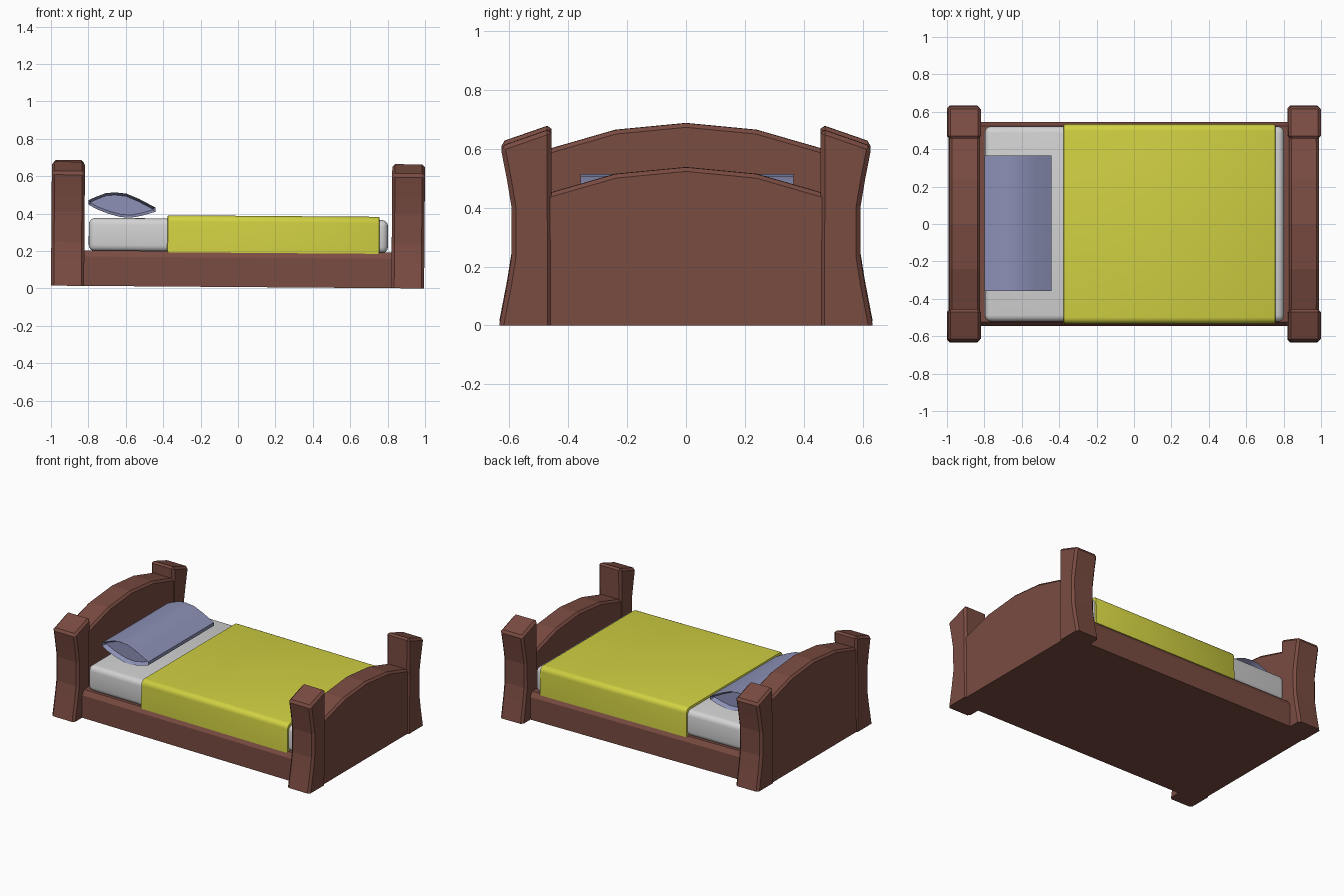
import bpy, bmesh, math
from mathutils import Matrix, Vector

if "Cube" in bpy.data.objects:
    bpy.data.objects.remove(bpy.data.objects["Cube"])

# the whole bed leans down very slightly towards the foot
TILT = Matrix.Translation((0, 0, 0.0075)) @ Matrix.Rotation(0.0075, 4, 'Y')


def material(name, rgb):
    m = bpy.data.materials.new(name)
    m.diffuse_color = (*rgb, 1)
    m.use_nodes = True
    m.node_tree.nodes["Principled BSDF"].inputs["Base Color"].default_value = m.diffuse_color
    return m


WOOD = material("brown wood", (0.195, 0.072, 0.054))
SHEET = material("white sheet", (0.645, 0.645, 0.645))
COVER = material("yellow blanket", (0.63, 0.63, 0.055))
PILLOW = material("blue pillow", (0.262, 0.283, 0.468))


def prism(name, profile, axis, lo, hi, mat, bevel=0, pick=None, segments=1, smooth=False, edit=None):
    """Extrude a profile along x (profile is y,z) or y (profile is x,z), then bevel picked edges."""
    place = (lambda p, t: (t, p[0], p[1])) if axis == 'x' else (lambda p, t: (p[0], t, p[1]))
    bm = bmesh.new()
    a = [bm.verts.new(place(p, lo)) for p in profile]
    b = [bm.verts.new(place(p, hi)) for p in profile]
    n = len(profile)
    bm.faces.new(a)
    bm.faces.new(b[::-1])
    for i in range(n):
        bm.faces.new((a[i], b[i], b[(i + 1) % n], a[(i + 1) % n]))
    bmesh.ops.recalc_face_normals(bm, faces=bm.faces)
    if bevel:
        edges = [e for e in bm.edges if e.calc_face_angle(0) > 0.6 and (pick is None or pick(e))]
        bmesh.ops.bevel(bm, geom=edges, offset=bevel, segments=segments, profile=0.5,
                        affect='EDGES', clamp_overlap=True)
    if edit:
        edit(bm)
    bm.transform(TILT)
    me = bpy.data.meshes.new(name)
    bm.to_mesh(me)
    bm.free()
    me.materials.append(mat)
    ob = bpy.data.objects.new(name, me)
    bpy.context.collection.objects.link(ob)
    if smooth:
        bpy.context.view_layer.objects.active = ob
        ob.select_set(True)
        bpy.ops.object.shade_smooth_by_angle(angle=math.radians(40))
        ob.select_set(False)
    return ob


def off_floor(e):
    return max(v.co.z for v in e.verts) > 0.001


def rect(u0, u1, z0, z1):
    return [(u0, z0), (u1, z0), (u1, z1), (u0, z1)]


# four flared posts with sloping tops
post = [(0.455, 0), (0.634, 0), (0.607, 0.14), (0.592, 0.235), (0.592, 0.40),
        (0.607, 0.49), (0.63, 0.608), (0.457, 0.668)]
for end, x0, x1 in (("head", -1.0, -0.823), ("foot", 0.82, 0.995)):
    for side, s in (("front", -1), ("back", 1)):
        prism(f"{end}_{side}_post", [(s * y, z) for y, z in post], 'x', x0, x1,
              WOOD, 0.015, off_floor)

# arched headboard and footboard
for name, x0, x1, base in (("headboard", -0.992, -0.828, 0.588), ("footboard", 0.825, 0.985, 0.452)):
    arch = [(-0.48, 0), (0.48, 0), (0.48, base - 0.008), (0.455, base), (0.24, base + 0.062),
            (0, base + 0.085), (-0.24, base + 0.062), (-0.455, base), (-0.48, base - 0.008)]
    prism(name, arch, 'x', x0, x1, WOOD, 0.014,
          lambda e: min(v.co.z for v in e.verts) > 0.3 and abs(e.verts[0].co.x - e.verts[1].co.x) < 0.01)

# solid base with chamfered side rails
prism("bed_base", [(-0.545, 0), (0.545, 0), (0.545, 0.157), (0.525, 0.19), (-0.525, 0.19), (-0.545, 0.157)],
      'x', -0.9, 0.9, WOOD)

# mattress
prism("mattress", rect(-0.522, 0.522, 0.185, 0.364), 'x', -0.80, 0.80, SHEET,
      0.035, None, 4, True)

# blanket draped over the mattress: rounded long edges, thin lip at both ends
R = 0.035
drape = [(-0.535, 0.183), (0.535, 0.183)]
for s in (1, -1):
    arc = [(s * (0.533 - R + R * math.cos(t)), 0.381 - R + R * math.sin(t))
           for t in (math.pi / 2 * k / 5 for k in range(6))]
    drape += arc if s == 1 else arc[::-1]
prism("blanket", drape, 'x', -0.38, 0.755, COVER, 0.009,
      lambda e: off_floor(e) and abs(e.verts[0].co.x - e.verts[1].co.x) < 0.01, 2, True)


# pillow: lens-shaped sleeve with recessed open ends
def recess(bm):
    ends = [f for f in bm.faces if abs(f.normal.y) > 0.9]
    for f in ends:
        n = f.normal.copy()
        bmesh.ops.inset_individual(bm, faces=[f], thickness=0.014, use_even_offset=True)
        for v in f.verts:
            v.co -= n * 0.03


lens = [(-0.803, 0.458), (-0.765, 0.476), (-0.71, 0.497), (-0.66, 0.501), (-0.60, 0.495), (-0.53, 0.466),
        (-0.445, 0.422), (-0.445, 0.399), (-0.51, 0.379), (-0.57, 0.367), (-0.63, 0.369),
        (-0.70, 0.388), (-0.76, 0.411), (-0.803, 0.435)]
prism("pillow", lens, 'y', -0.358, 0.365, PILLOW, smooth=True, edit=recess)
